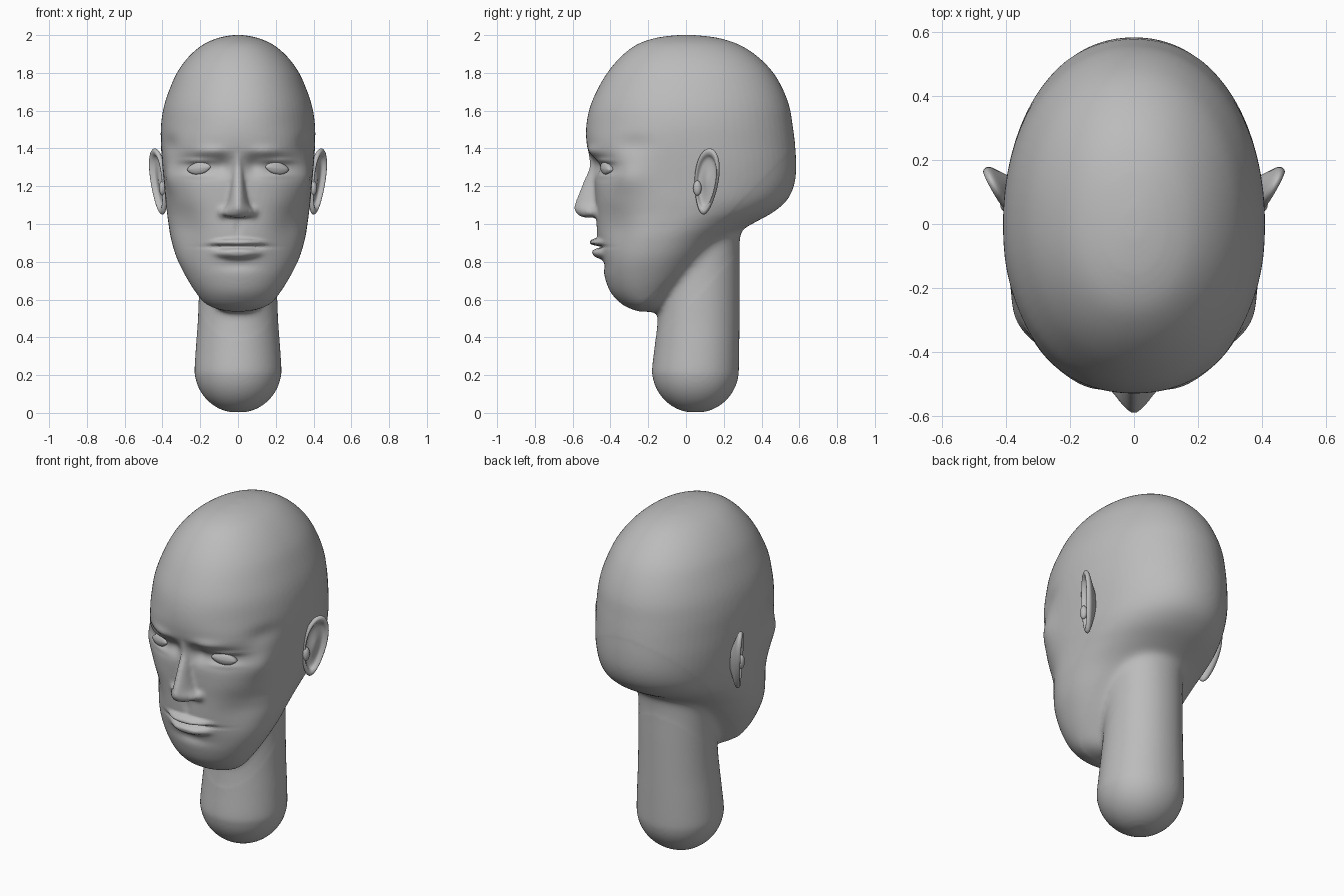
import bpy, bmesh, math
from math import sin, cos, pi, exp
from mathutils import Vector, Matrix

cube = bpy.data.objects.get("Cube")
if cube:
    bpy.data.objects.remove(cube)

grey = bpy.data.materials.new("plain grey")
grey.use_nodes = True
grey.diffuse_color = (0.5, 0.5, 0.5, 1)
grey.node_tree.nodes["Principled BSDF"].inputs["Base Color"].default_value = (0.5, 0.5, 0.5, 1)


def spline(points, steps):
    """Smooth interpolation through rows of values."""
    rows = [points[0]] + list(points) + [points[-1]]
    out = []
    for i in range(1, len(rows) - 2):
        a, b, c, d = rows[i - 1:i + 3]
        for k in range(steps):
            t = k / steps
            out.append([q + t * (r - p + t * (2 * p - 5 * q + 4 * r - s + t * (3 * (q - r) + s - p))) / 2
                        for p, q, r, s in zip(a, b, c, d)])
    return out + [list(points[-1])]


def skin(bm, loops):
    """Bridge closed loops of points and cap both ends."""
    rings = [[bm.verts.new(p) for p in loop] for loop in loops]
    n = len(rings[0])
    for low, high in zip(rings, rings[1:]):
        for i in range(n):
            j = (i + 1) % n
            bm.faces.new((low[i], low[j], high[j], high[i]))
    bm.faces.new(rings[0][::-1])
    bm.faces.new(rings[-1])


def loft(bm, rows, middle, steps=6, sides=72):
    """Rows: height, front, back, half width, front squareness."""
    loops = []
    for z, front, back, w, power in spline(rows, steps):
        mid = front + (back - front) * middle
        loop = []
        for i in range(sides):
            a = 2 * pi * i / sides
            x, y = cos(a), sin(a)
            e = 2 / (power if y < 0 else 2.1)
            sx = math.copysign(abs(x) ** e, x) * w
            sy = abs(y) ** e
            loop.append((sx, mid - sy * (mid - front) if y < 0 else mid + sy * (back - mid), z))
        loops.append(loop)
    skin(bm, loops)


def finish(name, bm):
    bmesh.ops.recalc_face_normals(bm, faces=bm.faces)
    mesh = bpy.data.meshes.new(name)
    bm.to_mesh(mesh)
    bm.free()
    mesh.materials.clear()
    mesh.materials.append(grey)
    for p in mesh.polygons:
        p.use_smooth = True
    ob = bpy.data.objects.new(name, mesh)
    bpy.context.collection.objects.link(ob)
    return ob


def bake(ob):
    """Apply the modifiers and return the result as a bmesh."""
    bm = bmesh.new()
    bm.from_object(ob, bpy.context.evaluated_depsgraph_get())
    bpy.data.objects.remove(ob)
    return bm


# skull and jaw
bm = bmesh.new()
loft(bm, [
    (.535, -.24, -.14, .05, 2), (.55, -.29, -.11, .12, 2), (.58, -.345, -.08, .175, 2),
    (.64, -.4, -.03, .225, 2), (.72, -.43, .04, .275, 2.1), (.82, -.445, .12, .325, 2.2),
    (.92, -.46, .22, .355, 2.3), (1, -.47, .35, .368, 2.4), (1.06, -.475, .46, .376, 2.5),
    (1.13, -.48, .54, .385, 2.6), (1.22, -.485, .578, .393, 2.6), (1.32, -.495, .585, .402, 2.5),
    (1.42, -.525, .578, .408, 2.3), (1.52, -.528, .565, .408, 2.1), (1.62, -.508, .548, .393, 2.1),
    (1.72, -.465, .51, .36, 2.1), (1.81, -.41, .455, .318, 2.1), (1.89, -.34, .375, .257, 2.1),
    (1.95, -.26, .28, .185, 2.1), (1.985, -.16, .17, .105, 2.1), (2, -.05, .05, .03, 2)], .48)

# neck with a rounded end
ball = [(.23 - .23 * cos(a * pi / 16), .05 - .23 * sin(a * pi / 16), .05 + .23 * sin(a * pi / 16),
         .23 * sin(a * pi / 16), 2) for a in range(1, 9)]
loft(bm, ball + [(.36, -.165, .282, .222, 2), (.5, -.15, .283, .212, 2), (.7, -.13, .284, .205, 2),
                 (.9, -.1, .285, .2, 2), (1.05, -.05, .3, .19, 2)], .5)

# nose
loft(bm, [(1.035, -.54, -.38, .05, 2), (1.045, -.568, -.38, .082, 1.7), (1.075, -.592, -.38, .084, 1.5),
          (1.11, -.588, -.38, .06, 1.6), (1.2, -.553, -.38, .042, 1.9), (1.3, -.517, -.38, .036, 2),
          (1.38, -.515, -.38, .04, 2)], .6, sides=40)

# fuse the parts and soften the joints
ob = finish("rough_head", bm)
mod = ob.modifiers.new("fuse", "REMESH")
mod.mode, mod.voxel_size = "VOXEL", .0095
bm = bake(ob)
for i in range(5):
    bmesh.ops.smooth_vert(bm, verts=bm.verts, factor=.5, use_axis_x=True, use_axis_y=True, use_axis_z=True)
joint = [v for v in bm.verts if v.co.y > -.24 and abs(v.co.x) < .36
         and abs(v.co.z - .52 - 1.04 * (v.co.y + .16)) < .13]
for i in range(40):
    bmesh.ops.smooth_vert(bm, verts=joint, factor=.5, use_axis_x=True, use_axis_y=True, use_axis_z=True)

# sculpt the face: centre, radii, push, hardness
BRUSHES = [
    ((.2, -.45, 1.3), (.12, .3, .05), (0, .035, 0), 1),       # eye socket
    ((.08, -.48, 1.31), (.04, .2, .05), (0, .02, 0), 1),      # inner eye corner
    ((.15, -.5, 1.385), (.09, .2, .028), (0, -.014, 0), 1),   # brow
    ((.22, -.45, 1.335), (.07, .2, .012), (0, -.012, 0), 1),  # upper lid
    ((.21, -.45, 1.258), (.07, .2, .014), (0, -.008, 0), 1),  # lower lid
    ((.36, -.3, 1.25), (.12, .1, .09), (.022, -.01, 0), 1),   # cheekbone
    ((.36, -.28, 1.42), (.1, .1, .05), (-.012, 0, 0), 1),     # temple
    ((.27, -.35, .98), (.12, .14, .12), (-.015, .018, 0), 1),  # cheek hollow
    ((.085, -.48, 1.06), (.022, .07, .025), (0, -.02, 0), 1),  # nostril wing
    ((0, -.46, .9), (.15, .2, .1), (0, -.012, 0), 1),         # mouth area
    ((0, -.48, .902), (.125, .2, .02), (0, -.04, 0), 2),      # upper lip
    ((0, -.48, .845), (.11, .2, .028), (0, -.038, 0), 2),     # lower lip
    ((0, -.48, .879), (.13, .2, .009), (0, .028, 0), 1),      # lip line
    ((0, -.45, .785), (.1, .2, .03), (0, .012, 0), 1),        # chin groove
    ((0, -.48, .98), (.018, .1, .05), (0, .008, 0), 1),       # groove above the lip
]
for centre, radii, push, hard in BRUSHES:
    for side in ((1, -1) if centre[0] else (1,)):
        for v in bm.verts:
            if v.co.y > -.1 or v.co.z < .5:
                continue
            d = (((v.co.x * side - centre[0]) / radii[0]) ** 2 + ((v.co.y - centre[1]) / radii[1]) ** 2
                 + ((v.co.z - centre[2]) / radii[2]) ** 2)
            if d < 5:
                v.co += Vector((push[0] * side, push[1], push[2])) * exp(-d ** hard)
head = finish("head", bm)

# eyes: almond domes
for side, name in ((1, "left_eye"), (-1, "right_eye")):
    bm = bmesh.new()
    loops = []
    for r, depth in ((1, .03), (1, 0), (.8, -.006), (.5, -.011), (.1, -.014)):
        loop = []
        for i in range(32):
            a = 2 * pi * i / 32
            x = .062 * r * cos(a)
            z = .032 * r * math.copysign(abs(sin(a)) ** 1.3, sin(a))
            loop.append((side * (.207 + x), -.432 + depth + .35 * x, 1.295 + z - .12 * x))
        loops.append(loop)
    skin(bm, loops)
    finish(name, bm)

# ears: leaning dishes with a raised rim
for side, name in ((1, "left_ear"), (-1, "right_ear")):
    bm = bmesh.new()
    loops = []
    for r, out in spline([(.35, -.05), (.7, -.03), (.95, -.014), (1, 0), (.93, .012), (.82, .008),
                          (.7, -.01), (.45, -.012), (.1, -.004)], 3):
        loop = []
        for i in range(40):
            a = 2 * pi * i / 40
            up = sin(a) * r
            along = cos(a) * r * (.07 + .016 * up) + .018 * up
            loop.append((side * (.422 + .47 * along + .86 * out + .012 * up),
                         .108 + .88 * along - .4 * out, 1.225 + .175 * up))
        loops.append(loop)
    skin(bm, loops)
    # small flap in front of the ear canal
    bmesh.ops.create_uvsphere(bm, u_segments=16, v_segments=10, radius=1, matrix=Matrix.Translation(
        (side * .4, .06, 1.19)) @ Matrix.Diagonal((.018, .022, .04, 1)))
    finish(name, bm)
